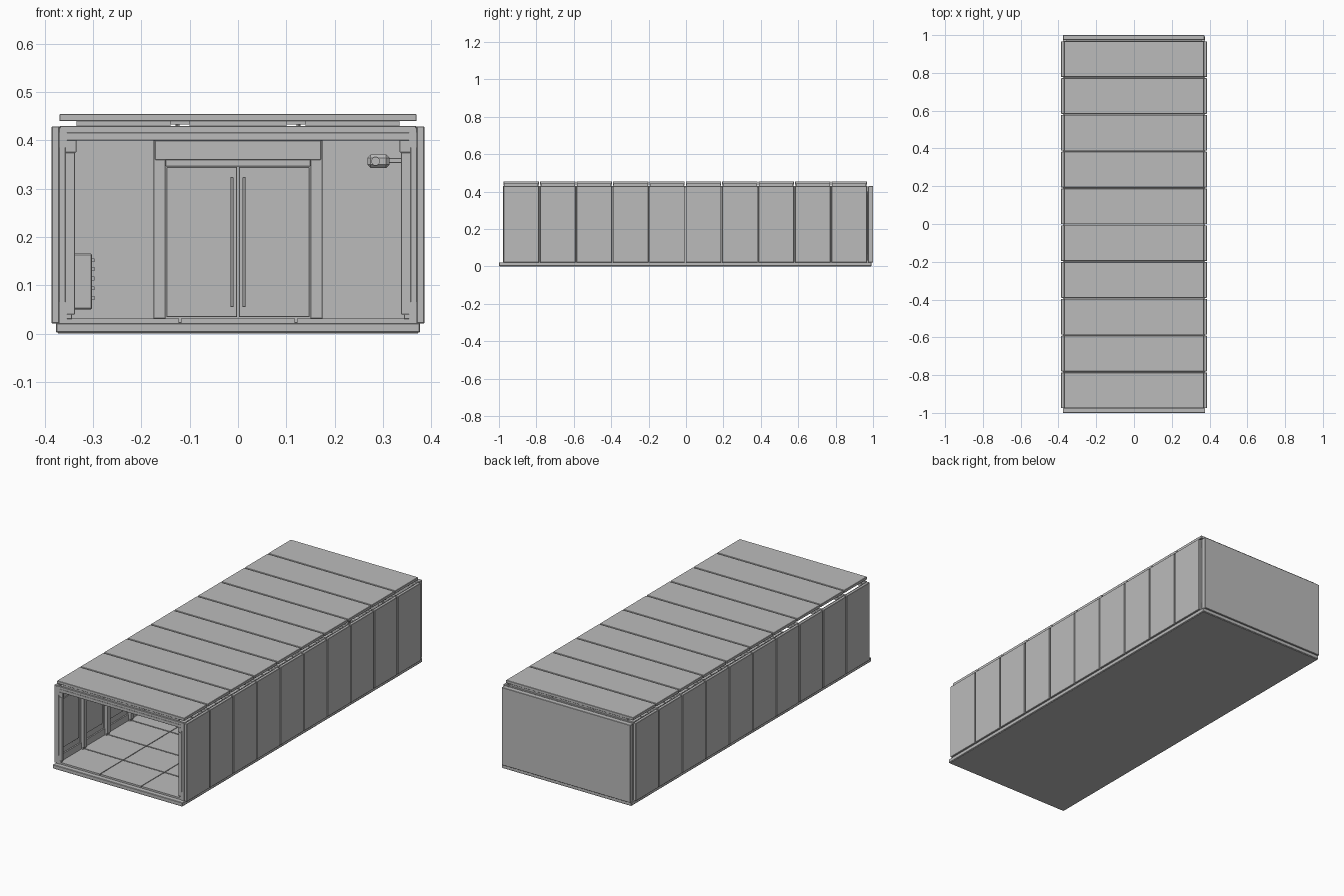
import bpy, bmesh, math
from mathutils import Matrix

grey = bpy.data.materials.new("panel grey")
grey.diffuse_color = (0.5, 0.5, 0.5, 1)


def boxes(name, spans, bevel=0.0):
    """One object from boxes given as (x0, x1, y0, y1, z0, z1)."""
    bm = bmesh.new()
    for x0, x1, y0, y1, z0, z1 in spans:
        m = (Matrix.Translation(((x0 + x1) / 2, (y0 + y1) / 2, (z0 + z1) / 2))
             @ Matrix.Diagonal((abs(x1 - x0), y1 - y0, z1 - z0, 1)))
        bmesh.ops.create_cube(bm, size=1, matrix=m)
    me = bpy.data.meshes.new(name)
    bm.to_mesh(me)
    bm.free()
    me.materials.append(grey)
    ob = bpy.data.objects.new(name, me)
    bpy.context.collection.objects.link(ob)
    if bevel:
        b = ob.modifiers.new("edges", 'BEVEL')
        b.width, b.segments = bevel, 1
    return ob


def both(spans):
    """Repeat boxes on the opposite side of x = 0."""
    return spans + [(-b, -a, *rest) for a, b, *rest in spans]


def cylinder(name, r, depth, loc, sides=16, rot=(0, 0, 0)):
    bpy.ops.mesh.primitive_cylinder_add(radius=r, depth=depth, vertices=sides, location=loc, rotation=rot)
    ob = bpy.context.object
    ob.name = name
    ob.data.materials.append(grey)
    bpy.ops.object.shade_smooth_by_angle(angle=math.radians(35))
    return ob


# Ten equal modules along y
Y0, STEP, N, GAP = -0.978, 0.1948, 10, 0.003
joints = [Y0 + STEP * i for i in range(N + 1)]
mods = [(joints[i] + GAP, joints[i + 1] - GAP) for i in range(N)]
LANES = [(-0.335, -0.14), (-0.10, 0.10), (0.14, 0.335)]

# Floor slab and tiles
boxes("floor_slab", [(-0.377, 0.377, -1, 0.992, 0.002, 0.022)], 0.002)
boxes("floor_underside", [(-0.373, 0.373, -0.996, 0.988, 0, 0.01)])
boxes("floor_tiles", [(x0, x1, a, b, 0.022, 0.031) for a, b in mods
                      for x0, x1 in [(-0.357, -0.122), (-0.118, 0.118), (0.122, 0.357)]])

# Outer side panels and roof panels
boxes("side_panels", both([(0.370, 0.386, a, b, 0.021, 0.429) for a, b in mods]), 0.0015)
boxes("roof_panels", [(-0.370, 0.370, a, b, 0.440, 0.455) for a, b in mods], 0.0015)

# Ceiling strips under the roof
boxes("ceiling_strips", [(x0, x1, a + 0.004, b - 0.004, 0.430, 0.4405)
                         for a, b in mods for x0, x1 in LANES])

# Inner wall lining with raised fields
boxes("wall_lining", both([(0.361, 0.3705, a + 0.01, b - 0.01, 0.065, 0.385) for a, b in mods]))
boxes("wall_fields", both([(0.357, 0.362, a + 0.025, b - 0.025, 0.095, 0.352) for a, b in mods]), 0.001)
boxes("wall_rails", both([(0.354, 0.371, joints[0], joints[-1], z0, z1)
                          for z0, z1 in ((0.022, 0.065), (0.385, 0.417))]))

# Portal ribs at every joint
ribs, beams = [], []
for i, y in enumerate(joints):
    a = y if i == 0 else y - 0.012
    b = y if i == N else y + 0.012
    ribs += [(0.338, 0.358, a, b, 0.040, 0.375), (0.335, 0.358, a, b, 0.375, 0.401),
             (0.344, 0.358, a, b, 0.030, 0.041), (0.357, 0.3705, a, b, 0.022, 0.427)]
    beams += [(-0.357, 0.357, a, b, 0.400, 0.417), (-0.369, 0.369, a, b, 0.416, 0.430)]
boxes("portal_ribs", both(ribs), 0.001)
boxes("ceiling_beams", beams, 0.001)

# Round ceiling lights
for a, b in mods:
    for x in (-0.125, 0.125):
        cylinder("ceiling_light", 0.012, 0.006, (x, (a + b) / 2, 0.422))
        cylinder("light_stem", 0.004, 0.016, (x, (a + b) / 2, 0.431), 8)
boxes("light_rails", both([(0.10, 0.14, a, b, 0.433, 0.4405) for a, b in mods]))

# Closed back wall
boxes("back_wall", [(-0.376, 0.372, 0.974, 1, 0.021, 0.429)], 0.0015)
boxes("back_lining", both([(0.175, 0.357, 0.962, 0.9745, 0.031, 0.401)]))

# Double door with frame and handles
boxes("door_frame", both([(0.150, 0.175, 0.946, 0.975, 0.031, 0.400)])
      + [(-0.172, 0.172, 0.944, 0.975, 0.360, 0.400), (-0.150, 0.150, 0.950, 0.975, 0.346, 0.361)], 0.001)
boxes("door_leaves", both([(0.002, 0.148, 0.956, 0.974, 0.034, 0.345)]), 0.001)
boxes("door_handles", both([(0.009, 0.016, 0.936, 0.942, 0.055, 0.324),
                            (0.010, 0.015, 0.941, 0.957, 0.100, 0.106),
                            (0.010, 0.015, 0.941, 0.957, 0.270, 0.276)]), 0.001)

# Control boxes on the left wall
for y in (-0.205, 0.575):
    boxes("control_box", [(-0.358, -0.302, y - 0.04, y + 0.04, 0.050, 0.166)], 0.003)
    boxes("control_buttons", [(-0.303, -0.297, y - 0.02, y + 0.005, z, z + 0.008)
                              for z in (0.07, 0.09, 0.11, 0.13, 0.148)])

# Wall camera on the right
boxes("camera_arm", [(0.310, 0.340, 0.565, 0.575, 0.353, 0.364)], 0.001)
boxes("camera_body", [(0.268, 0.314, 0.545, 0.595, 0.343, 0.371)], 0.007)
cylinder("camera_lens", 0.009, 0.008, (0.285, 0.543, 0.357), 16, (math.pi / 2, 0, 0))
